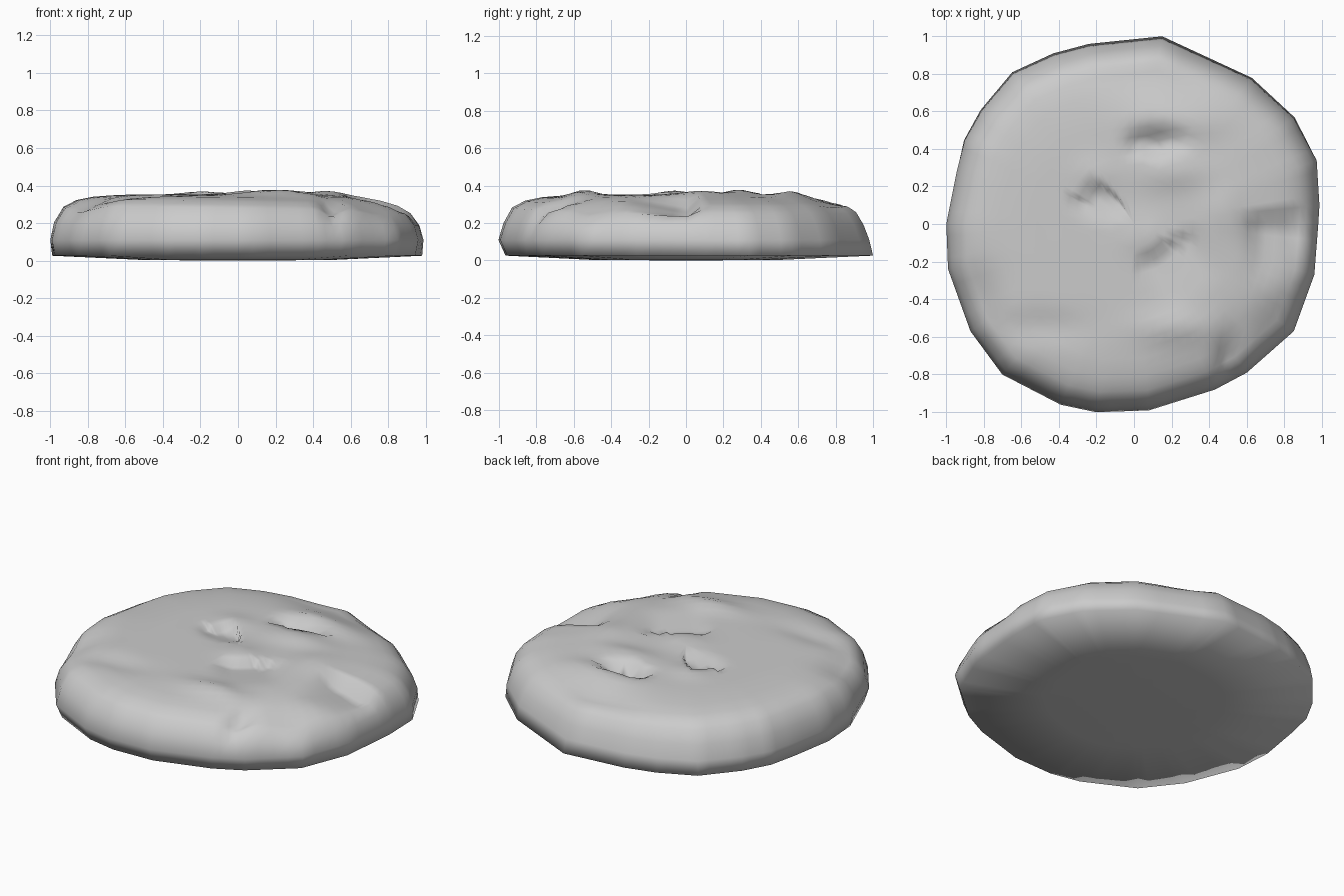
import bpy, bmesh, math
from mathutils import Vector

if "Cube" in bpy.data.objects:
    bpy.data.objects.remove(bpy.data.objects["Cube"])

# Uneven outline seen from above, counter-clockwise
OUTLINE = [(.99, .1), (.98, .34), (.86, .57), (.63, .78), (.15, 1), (-.24, .96), (-.43, .91),
           (-.65, .81), (-.82, .61), (-.91, .45), (-.95, .28), (-1, 0), (-.99, -.24), (-.87, -.57),
           (-.7, -.8), (-.39, -.96), (-.2, -1), (.08, -.99), (.43, -.88), (.6, -.79), (.85, -.57), (.96, -.27)]

# Soft bumps and dents on the top: x, y, radius x, radius y, height
LUMPS = [(.22, .55, .24, .09, .03), (.2, .28, .2, .09, .025), (-.2, .27, .12, .08, .015),
         (.05, -.06, .12, .10, .02), (.48, .08, .12, .14, .02), (.5, -.73, .05, .14, -.06),
         (.22, -.55, .2, .08, .03), (-.85, -.42, .14, .2, -.05), (-.5, -.55, .25, .08, -.02),
         (.8, -.55, .16, .14, -.045), (.1, .78, .3, .08, -.02)]

# Sharp ledges: line start, line end, width and depth of the lowered ground on its right
LEDGES = [(.58, .02, .95, .02, .36, .07), (.3, .41, -.06, .38, .15, .08), (-.02, -.24, .34, .0, .32, .035),
          (-.35, .08, -.19, .23, .17, .03), (-.2, .23, -.02, .07, .17, .03)]

EDGE_HALVES = 4  # corners per outline side


def rim(i):
    k = i // EDGE_HALVES
    a, b = Vector(OUTLINE[k]), Vector(OUTLINE[(k + 1) % len(OUTLINE)])
    return a.lerp(b, i % EDGE_HALVES / EDGE_HALVES)


def lump(x, y):
    h = sum(a * math.exp(-((x - cx) / rx) ** 2 - ((y - cy) / ry) ** 2)
            for cx, cy, rx, ry, a in LUMPS)
    for x1, y1, x2, y2, w, d in LEDGES:
        dx, dy = x2 - x1, y2 - y1
        length = math.hypot(dx, dy)
        t = ((x - x1) * dx + (y - y1) * dy) / length ** 2
        s = ((x - x1) * dy - (y - y1) * dx) / length
        if 0 < t < 1 and 0 < s < w:
            h -= d * (1 - s / w) * min(1, 4 * t, 4 * (1 - t))
    return h


# Rings: scale of the outline, extra scale at back, at front, height, share of lumps, share of side tilt
RINGS = [(.5, 0, 0, .003, 0, 0), (.99, .01, -.025, .026, 0, 0),
         (1, -.02, .003, .11, 0, 0), (.98, -.03, -.005, .195, .3, .5),
         (.93, -.02, 0, .27, .7, 1), (.86, 0, 0, .308, 1, 1), (.77, 0, 0, .33, 1, .8),
         (.67, 0, 0, .342, 1, .5), (.57, 0, 0, .349, 1, .3), (.47, 0, 0, .352, 1, 0),
         (.37, 0, 0, .353, 1, 0), (.27, 0, 0, .353, 1, 0), (.17, 0, 0, .353, 1, 0), (.08, 0, 0, .353, 1, 0)]
# Halve the ring spacing over the top so the ledges stay crisp
fine = RINGS[:4]
for a, b in zip(RINGS[4:], RINGS[5:]):
    fine += [a, tuple((p + q) / 2 for p, q in zip(a, b))]
fine.append(RINGS[-1])

bm = bmesh.new()
n = len(OUTLINE) * EDGE_HALVES
rows = []
for s, back, front, z, k, t in fine:
    row = []
    for i in range(n):
        p = rim(i)
        x, y = p * (s + back * max(0, p.y) + front * max(0, -p.y))
        row.append(bm.verts.new((x, y, z + k * lump(x, y) - t * (.018 * x + .01 * y))))
    rows.append(row)
for lo, hi in zip(rows, rows[1:]):
    for i in range(n):
        j = (i + 1) % n
        bm.faces.new((lo[i], lo[j], hi[j], hi[i]))
# Close the underside and the top
base = bm.verts.new((0, 0, 0))
peak = bm.verts.new((0, 0, .353 + lump(0, 0)))
for i in range(n):
    j = (i + 1) % n
    bm.faces.new((base, rows[0][j], rows[0][i]))
    bm.faces.new((peak, rows[-1][i], rows[-1][j]))
bmesh.ops.recalc_face_normals(bm, faces=bm.faces)
mesh = bpy.data.meshes.new("lumpy_disc")
bm.to_mesh(mesh)
bm.free()

# Flat round body with a lumpy top
disc = bpy.data.objects.new("lumpy_disc", mesh)
bpy.context.collection.objects.link(disc)
grey = bpy.data.materials.new("light grey")
grey.diffuse_color = (.6, .6, .6, 1)
grey.use_nodes = True
grey.node_tree.nodes["Principled BSDF"].inputs["Base Color"].default_value = grey.diffuse_color
mesh.materials.append(grey)
for p in mesh.polygons:
    p.use_smooth = True
